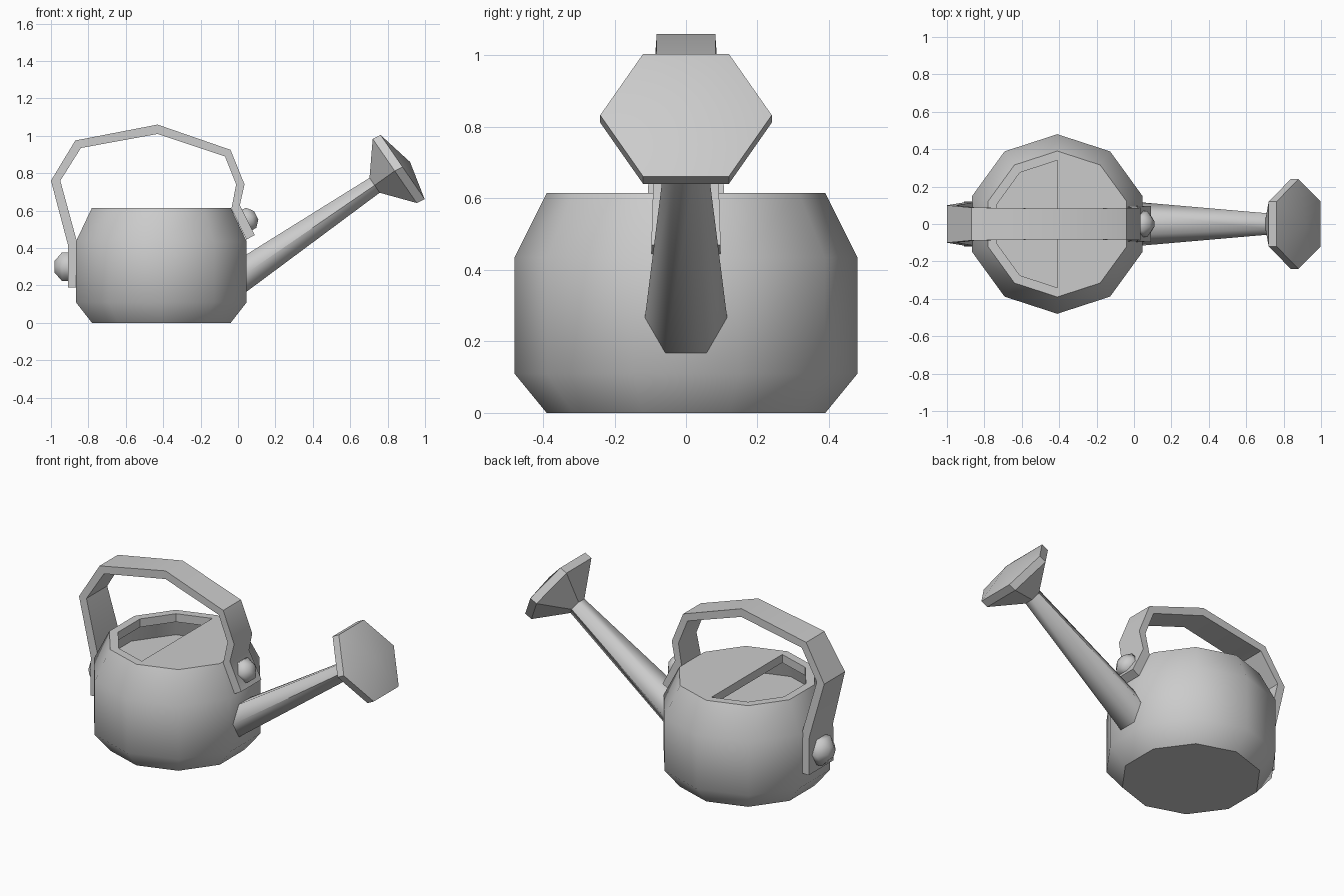
import bpy
import bmesh
from math import sin, cos, pi, radians
from mathutils import Vector

if "Cube" in bpy.data.objects:
    bpy.data.objects.remove(bpy.data.objects["Cube"], do_unlink=True)

grey = bpy.data.materials.new("plain_grey")
grey.use_nodes = True
grey.diffuse_color = (0.6, 0.6, 0.6, 1)
grey.node_tree.nodes["Principled BSDF"].inputs["Base Color"].default_value = (0.6, 0.6, 0.6, 1)

BODY_X = -0.41
UP = 90


def finish(bm, name, angle):
    mesh = bpy.data.meshes.new(name)
    bm.to_mesh(mesh)
    bm.free()
    mesh.materials.append(grey)
    obj = bpy.data.objects.new(name, mesh)
    bpy.context.collection.objects.link(obj)
    bpy.ops.object.select_all(action='DESELECT')
    obj.select_set(True)
    bpy.context.view_layer.objects.active = obj
    if angle:
        bpy.ops.object.shade_smooth_by_angle(angle=radians(angle))
    return obj


def ring(bm, x, z, tilt, radius, sides):
    """Regular polygon whose axis is tilted up from +x by tilt degrees."""
    e = radians(tilt)
    u, v = Vector((0, 1, 0)), Vector((-sin(e), 0, cos(e)))
    turns = [2 * pi * i / sides for i in range(sides)]
    return [bm.verts.new(Vector((x, 0, z)) + radius * (u * cos(t) + v * sin(t))) for t in turns]


def bridge(bm, a, b):
    n = len(a)
    for i in range(n):
        j = (i + 1) % n
        bm.faces.new((a[i], a[j], b[j], b[i]))


def loft(name, sections, sides, angle, start=True, end=True, dome=None):
    """Skin a list of (x, z, tilt, radius) sections; dome is an end apex."""
    bm = bmesh.new()
    rings = [ring(bm, *s, sides) for s in sections]
    for a, b in zip(rings, rings[1:]):
        bridge(bm, a, b)
    if start:
        bm.faces.new(rings[0][::-1])
    if dome:
        tip = bm.verts.new((dome[0], 0, dome[1]))
        last = rings[-1]
        for i in range(sides):
            bm.faces.new((last[i], last[(i + 1) % sides], tip))
    elif end:
        bm.faces.new(rings[-1])
    return finish(bm, name, angle)


# Ten-sided body, open at the top
loft("body", [(BODY_X, z, UP, r) for z, r in
              ((0, 0.39), (0.11, 0.48), (0.435, 0.48), (0.615, 0.39))], 10, 45, end=False)

# Inner wall and floor seen through the filling hole
loft("inner_basin", [(BODY_X, 0.565, UP, 0.385), (BODY_X, 0.45, UP, 0.42)],
     10, 45, start=False)

# Top plate: solid on one half, narrow rim round the hole on the other
bm = bmesh.new()
outer = ring(bm, BODY_X, 0.615, UP, 0.39, 10)
inner = ring(bm, BODY_X, 0.615, UP, 0.34, 10)
for i in range(5):
    bm.faces.new((outer[i], outer[i + 1], inner[i + 1], inner[i]))
bm.faces.new(outer[5:] + [outer[0], inner[0], inner[5]])
bmesh.ops.delete(bm, geom=inner[6:], context='VERTS')
plate = finish(bm, "top_plate", None)
thick = plate.modifiers.new("thickness", 'SOLIDIFY')
thick.thickness = 0.05
thick.offset = -1

# Spout, with an upright base against the body
loft("spout", [(0.03, 0.265, 0, 0.115), (0.047, 0.267, 0, 0.115),
               (0.74, 0.742, 34.5, 0.055)], 6, 65)

# Sprinkler head with a slightly domed face
loft("sprinkler_head", [(0.73, 0.735, 34.5, 0.055), (0.838, 0.812, 34.5, 0.24),
                        (0.88, 0.833, 34.5, 0.24)], 6, 30, dome=(0.92, 0.86))

# Handle strap: outer point, inner point, half width
strap = [((-0.91, 0.19), (-0.86, 0.19), 0.12),
         ((-0.91, 0.42), (-0.86, 0.43), 0.115),
         ((-1.0, 0.76), (-0.95, 0.76), 0.1),
         ((-0.87, 0.975), (-0.84, 0.935), 0.088),
         ((-0.43, 1.06), (-0.43, 1.01), 0.082),
         ((-0.04, 0.925), (-0.07, 0.89), 0.085),
         ((0.035, 0.74), (-0.01, 0.74), 0.087),
         ((0.01, 0.63), (-0.035, 0.61), 0.092),
         ((0.09, 0.47), (0.045, 0.445), 0.097)]
bm = bmesh.new()
loops = [[bm.verts.new((p[0], y, p[1])) for p, y in ((o, -w), (o, w), (i, w), (i, -w))]
         for o, i, w in strap]
for a, b in zip(loops, loops[1:]):
    bridge(bm, a, b)
bm.faces.new(loops[0][::-1])
bm.faces.new(loops[-1])
bmesh.ops.recalc_face_normals(bm, faces=bm.faces)
finish(bm, "handle", 45)


# Rounded bolts that hold both ends of the handle
def bolt(name, x, z, tilt, radius, height):
    e = radians(tilt)
    steps = ((-0.005, radius), (height * 0.45, radius), (height, radius * 0.42))
    loft(name, [(x + d * cos(e), z + d * sin(e), tilt, r) for d, r in steps], 6, 62)


bolt("rear_bolt", -0.91, 0.3, 180, 0.088, 0.07)
bolt("front_bolt", 0.048, 0.55, 27, 0.07, 0.055)
